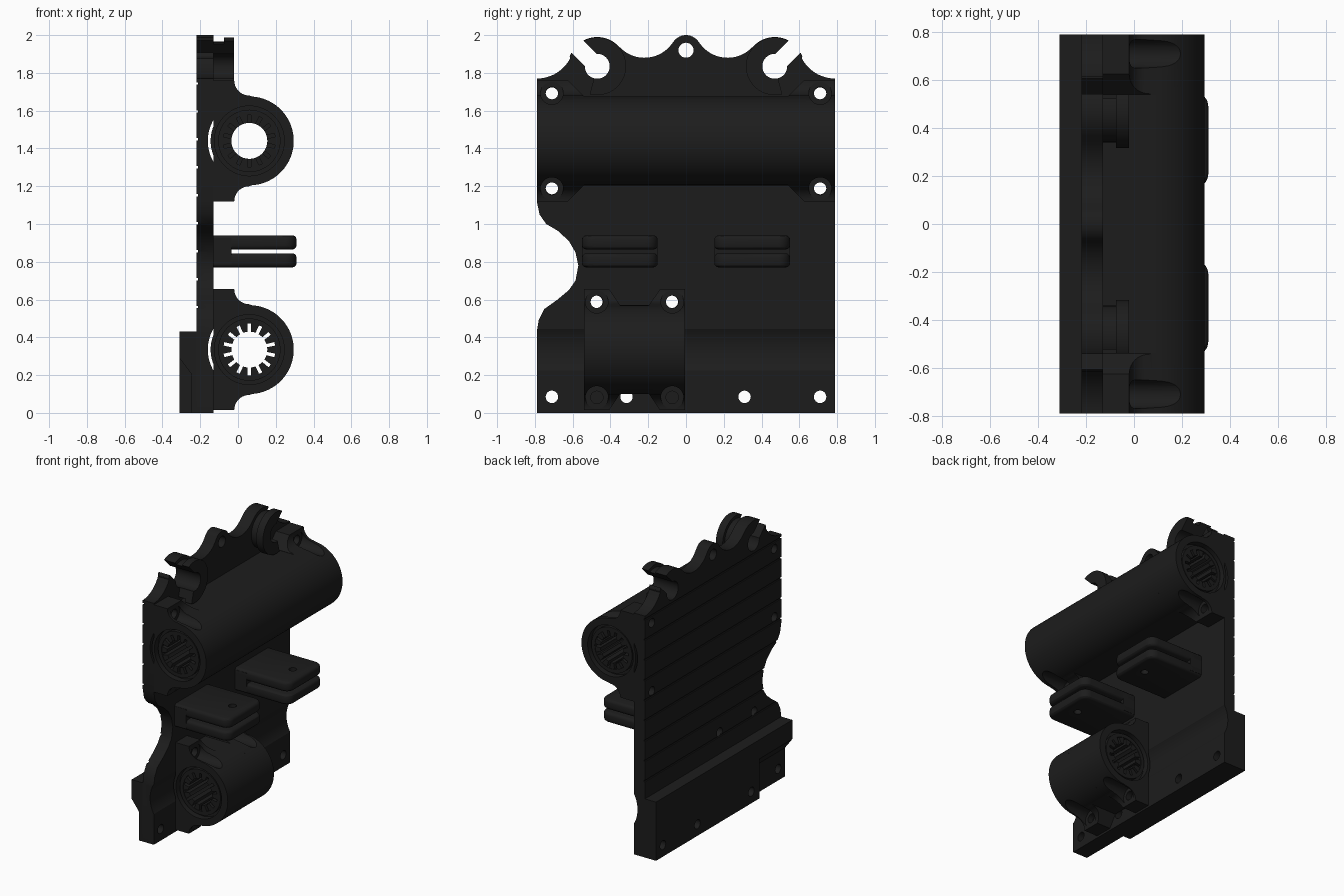
import bpy, bmesh
from math import sin, cos, pi, radians

if "Cube" in bpy.data.objects:
    bpy.data.objects.remove(bpy.data.objects["Cube"])

black = bpy.data.materials.new("black_plastic")
black.diffuse_color = (0.012, 0.012, 0.012, 1)
black.use_nodes = True
black.node_tree.nodes["Principled BSDF"].inputs["Base Color"].default_value = black.diffuse_color
parts = []


def arc(cx, cy, r, a0, a1, n=16):
    return [(cx + r * cos(radians(a0 + (a1 - a0) * i / n)),
             cy + r * sin(radians(a0 + (a1 - a0) * i / n))) for i in range(n + 1)]


def finish(name, bm, part=True):
    bmesh.ops.recalc_face_normals(bm, faces=bm.faces)
    me = bpy.data.meshes.new(name)
    bm.to_mesh(me)
    bm.free()
    ob = bpy.data.objects.new(name, me)
    bpy.context.collection.objects.link(ob)
    if part:
        me.materials.append(black)
        parts.append(ob)
    return ob


def add_prism(bm, pts, axis, a, b):
    # 2D profile extruded along an axis: x uses (y,z), y uses (x,z), z uses (x,y)
    place = {'x': lambda p, t: (t, p[0], p[1]),
             'y': lambda p, t: (p[0], t, p[1]),
             'z': lambda p, t: (p[0], p[1], t)}[axis]
    lo = [bm.verts.new(place(p, a)) for p in pts]
    hi = [bm.verts.new(place(p, b)) for p in pts]
    bm.faces.new(lo)
    bm.faces.new(hi[::-1])
    n = len(pts)
    for i in range(n):
        bm.faces.new((lo[i], lo[(i + 1) % n], hi[(i + 1) % n], hi[i]))


def prism(name, pts, axis, a, b, part=True):
    bm = bmesh.new()
    add_prism(bm, pts, axis, a, b)
    return finish(name, bm, part)


def circle(cx, cy, r, n=32):
    return arc(cx, cy, r, 0, 360, n)[:-1]


def rect(x0, y0, x1, y1):
    return [(x0, y0), (x1, y0), (x1, y1), (x0, y1)]


def apply_mods(ob):
    dg = bpy.context.evaluated_depsgraph_get()
    me = bpy.data.meshes.new_from_object(ob.evaluated_get(dg))
    ob.modifiers.clear()
    ob.data = me


def cut(ob, pts, axis, a, b):
    c = prism("cutter", pts, axis, a, b, False)
    c.hide_render = True
    m = ob.modifiers.new("cut", 'BOOLEAN')
    m.operation, m.solver, m.object = 'DIFFERENCE', 'EXACT', c
    apply_mods(ob)
    bpy.data.objects.remove(c)


AX, UPPER, LOWER = 0.06, 1.44, 0.335       # rod axis x, heights of both rods
HY, HZ = 0.47, 1.835                       # hook hole centre


def keyhole(s):
    pts = arc(0, 0, 0.066, 43, 317, 28) + [(0.3, -0.045), (0.3, 0.045)]
    k = cos(pi / 4)
    return [(s * (HY + (u - v) * k), HZ + (u + v) * k) for u, v in pts]


# main plate: scalloped top, wavy bite in one side
half = ([(0.79, 0)] + arc(0.79, 1.97, 0.2, 270, 208) + arc(HY, HZ, 0.155, 20, 138)
        + arc(0.22, 2.06, 0.18, -45, -145) + arc(0, 1.92, 0.08, 40, 90, 8))
left = [(-y, z) for y, z in half[-2::-1]]
bite = [(-.79, 1.12), (-.775, 1.05), (-.74, 1.0), (-.68, .965), (-.62, .91), (-.585, .85),
        (-.57, .78), (-.585, .70), (-.62, .65), (-.68, .6), (-.75, .55), (-.78, .49), (-.79, .43)]
plate = prism("back_plate", half + left[:-1] + bite + left[-1:], 'x', -0.22, -0.13)
for cz in (UPPER, LOWER):
    cut(plate, circle(AX, cz, 0.22, 64), 'y', -1, 1)
for s in (1, -1):
    cut(plate, keyhole(s), 'x', -0.3, 0)
for i in range(9):
    z = 0.56 + i * 0.148
    cut(plate, rect(-0.23, z - 0.006, -0.211, z + 0.006), 'y', -1, 1)
foot_holes = [(-.71, .085), (-.315, .085), (.31, .085), (.71, .085)]
upper_holes = [(s * 0.71, UPPER + t * 0.25) for s in (1, -1) for t in (1, -1)]
for y, z in foot_holes + upper_holes + [(0, 1.92), (-.475, .588), (-.075, .588)]:
    cut(plate, circle(y, z, 0.033 if z < 1.9 else 0.04, 24), 'x', -0.3, 0)

# thick foot behind the plate, notched at one end
foot = prism("rear_foot", rect(-0.31, 0, -0.22, 0.43), 'y', -0.79, 0.79)
cut(foot, [(-0.4, -0.1), (-0.25, -0.1), (-0.25, 0.21), (-0.31, 0.29), (-0.4, 0.41)], 'y', -1, -0.41)
for y, z in foot_holes:
    cut(foot, circle(y, z, 0.033, 24), 'x', -0.4, 0)


def holder(name, y0, y1, cz, pad, ramp, edge, blind):
    # tube on a base, with filleted screw pads at each end
    base = [(-0.13, cz + 0.2), *arc(AX, cz, 0.205, 158, 202, 12), (-0.13, cz - 0.2)]
    mid = base + [(-0.13, cz - 0.235)] + arc(AX, cz, 0.235, -90, 90, 40) + [(-0.13, cz + 0.235)]
    wide = (base + [(-0.13, cz - 0.32)] + arc(AX, cz - 0.32, 0.08, 180, 90, 10)
            + arc(AX, cz, 0.235, -86, 86, 40) + arc(AX, cz + 0.32, 0.08, 270, 180, 10)
            + [(-0.13, cz + 0.32)])
    w = pad + ramp
    pieces = [prism(name + "_tube", mid, 'y', y0 + w, y1 - w)]
    for end, s, tag in ((y0, 1, "_end_a"), (y1, -1, "_end_b")):
        ob = prism(name + tag, wide, 'y', min(end, end + s * w), max(end, end + s * w))
        pieces.append(ob)
        for t in (1, -1):
            z, hy = cz + t * 0.253, end + s * edge
            cut(ob, [(end + s * pad, cz + t * 0.325), (end + s * (w + .01), cz + t * 0.325),
                     (end + s * (w + .01), cz + t * 0.236), (end + s * w, cz + t * 0.236)], 'x', -0.2, 0.4)
            cut(ob, circle(hy, z, 0.06), 'x', -0.02, 0.4)
            cut(ob, circle(hy, z, 0.033, 24), 'x', -0.06 if blind and t < 0 else -0.3, 0)
    for ob in pieces:
        cut(ob, circle(AX, cz, 0.185, 64), 'y', -1, 1)


holder("upper_holder", -0.79, 0.79, UPPER, 0.16, 0.09, 0.08, False)
holder("lower_holder", -0.54, -0.005, LOWER, 0.13, 0.06, 0.068, True)


def bearing(name, y0, y1, cz, turn):
    # lathed sleeve with inward sliding ribs
    bm = bmesh.new()
    prof = [(.138, y0), (.165, y0), (.165, y0 + .03), (.187, y0 + .03),
            (.187, y1 - .03), (.165, y1 - .03), (.165, y1), (.138, y1)]
    n = 56
    rings = [[bm.verts.new((AX + r * cos(2 * pi * i / n), y, cz + r * sin(2 * pi * i / n)))
              for r, y in prof] for i in range(n)]
    for i in range(n):
        p, q = rings[i], rings[(i + 1) % n]
        for j in range(8):
            k = (j + 1) % 8
            bm.faces.new((p[j], p[k], q[k], q[j]))
    for i in range(14):
        a = 360 * (i + turn) / 14
        rib = arc(AX, cz, 0.095, a - 7.5, a + 7.5, 3) + arc(AX, cz, 0.145, a + 9, a - 9, 3)
        add_prism(bm, rib, 'y', y0 + 0.004, y1 - 0.004)
    finish(name, bm)


bearing("upper_bearing_a", -0.775, -0.25, UPPER, 0)
bearing("upper_bearing_b", 0.25, 0.775, UPPER, 0.5)
bearing("lower_bearing", -0.525, -0.02, LOWER, 0)

# paired fins with a pin hole
for cy, tag in ((-0.35, "a"), (0.35, "b")):
    prism("fin_root_" + tag, rect(-0.14, cy - 0.2, -0.035, cy + 0.2), 'z', 0.785, 0.925)
    plan = ([(-0.16, cy - 0.2)] + arc(0.25, cy - 0.14, 0.06, -90, 0, 8)
            + arc(0.25, cy + 0.14, 0.06, 0, 90, 8) + [(-0.16, cy + 0.2)])
    for z, lvl in ((0.77, "lower"), (0.865, "upper")):
        fin = prism("fin_%s_%s" % (lvl, tag), plan, 'z', z, z + 0.075)
        bev = fin.modifiers.new("bevel", 'BEVEL')
        bev.width, bev.segments, bev.limit_method = 0.022, 3, 'ANGLE'
        bev.angle_limit = radians(50)
        apply_mods(fin)
        cut(fin, circle(0.2, cy, 0.027, 20), 'z', 0.5, 1.2)

# curved hooks beside the keyholes, with a wider front lip
for s, tag in ((1, "right"), (-1, "left")):
    for r, x0, x1, lvl in ((0.13, -0.14, -0.05, "neck"), (0.153, -0.075, -0.02, "lip")):
        sec = arc(HY, HZ, r, 50, 285, 28) + arc(HY, HZ, 0.05, 285, 50, 20)
        hook = prism("hook_%s_%s" % (lvl, tag), [(s * y, z) for y, z in sec], 'x', x0, x1)
        cut(hook, keyhole(s), 'x', -0.3, 0.1)

# smooth the round surfaces, keep the edges
for ob in parts:
    ob.select_set(True)
bpy.context.view_layer.objects.active = plate
bpy.ops.object.shade_smooth_by_angle(angle=radians(30))
